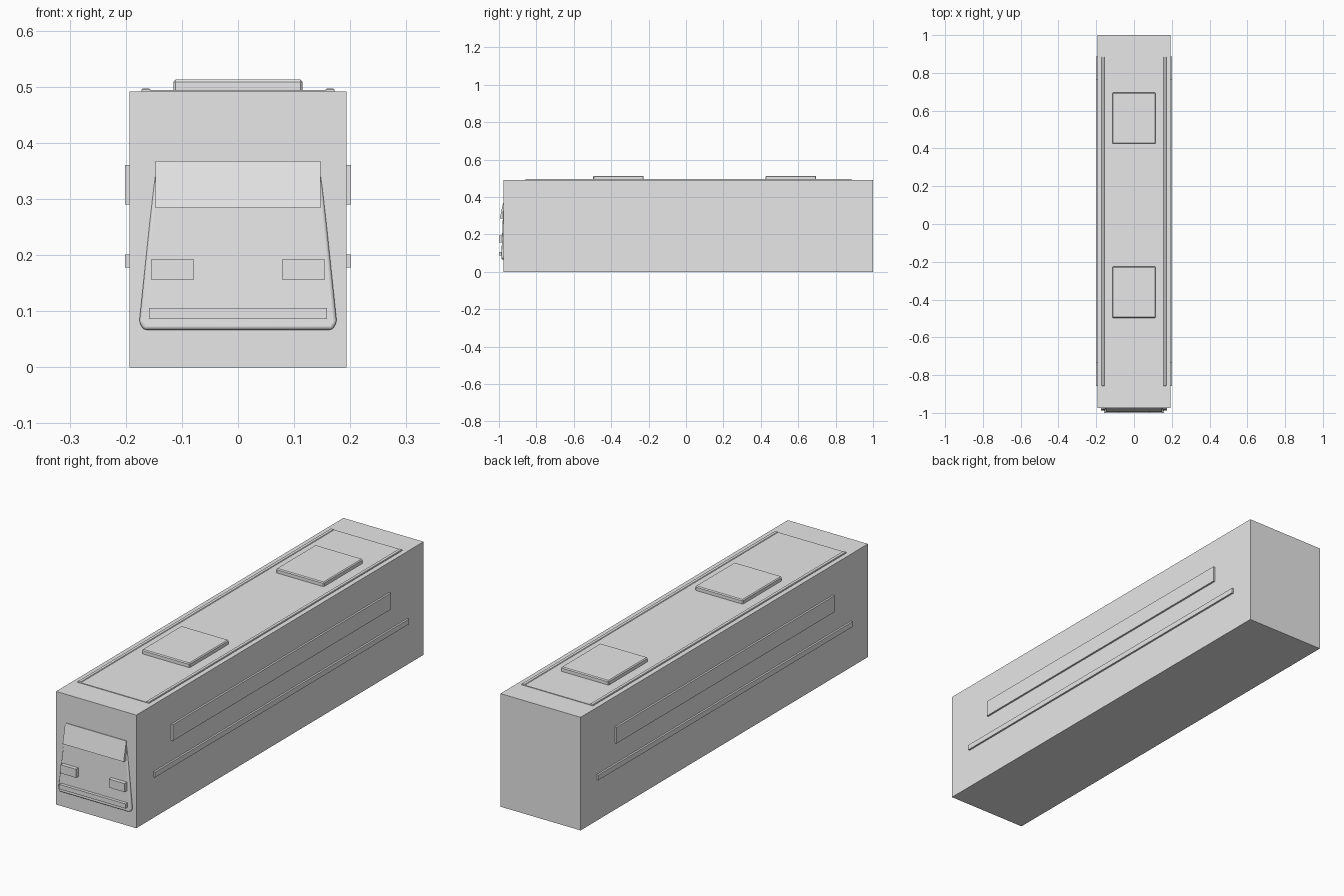
import bpy
import bmesh

if "Cube" in bpy.data.objects:
    bpy.data.objects.remove(bpy.data.objects["Cube"], do_unlink=True)

# Single plain colour
grey = bpy.data.materials.new("light grey")
grey.use_nodes = True
grey.diffuse_color = (0.8, 0.8, 0.8, 1)
grey.node_tree.nodes["Principled BSDF"].inputs["Base Color"].default_value = (0.8, 0.8, 0.8, 1)


def finish(name, bm, bevel=0, segments=1):
    bmesh.ops.recalc_face_normals(bm, faces=bm.faces)
    mesh = bpy.data.meshes.new(name)
    bm.to_mesh(mesh)
    bm.free()
    mesh.materials.append(grey)
    obj = bpy.data.objects.new(name, mesh)
    bpy.context.collection.objects.link(obj)
    if bevel:
        mod = obj.modifiers.new("rounded edges", "BEVEL")
        mod.width, mod.segments = bevel, segments
    return obj


def box(name, x, y, z, bevel=0):
    """Box from (min, max) ranges."""
    bm = bmesh.new()
    bmesh.ops.create_cube(bm, size=1)
    for v in bm.verts:
        v.co = [r[0] if c < 0 else r[1] for c, r in zip(v.co, (x, y, z))]
    return finish(name, bm, bevel)


def front_plate(name, outline, back, depth, bevel=0, segments=1):
    """Plate on the nose; depth(z) gives the y of its front face."""
    bm = bmesh.new()
    rear = [bm.verts.new((x, back, z)) for x, z in outline]
    face = [bm.verts.new((x, depth(z), z)) for x, z in outline]
    bm.faces.new(rear)
    bm.faces.new(face)
    for i in range(len(outline)):
        j = (i + 1) % len(outline)
        bm.faces.new((rear[i], rear[j], face[j], face[i]))
    return finish(name, bm, bevel, segments)


NOSE = -0.975

# Main body and roof
box("body", (-0.193, 0.193), (NOSE, 1), (0, 0.492))
box("roof_panel", (-0.172, 0.172), (-0.857, 0.885), (0.485, 0.4945))
for name, y in (("front", -0.497), ("rear", 0.425)):
    box(name + "_roof_hatch", (-0.115, 0.115), (y, y + 0.271), (0.485, 0.513), 0.004)

# Roof rails and side mouldings
for side, s in (("left", 1), ("right", -1)):
    box(side + "_roof_rail", sorted((s * 0.156, s * 0.172)), (-0.857, 0.885),
        (0.488, 0.497), 0.002)
    box(side + "_window_band", sorted((s * 0.18, s * 0.201)), (-0.735, 0.765), (0.29, 0.361))
    box(side + "_lower_moulding", sorted((s * 0.18, s * 0.201)), (-0.858, 0.888), (0.178, 0.201))
    box(side + "_headlight", sorted((s * 0.079, s * 0.154)), (-1, NOSE), (0.156, 0.193))

# Nose mask, flaring towards the bottom and fading into the body at the top
half = [(0.168, 0.067), (0.176, 0.08), (0.146, 0.367)]
outline = half + [(-x, z) for x, z in reversed(half)]
mask = front_plate("nose_mask", outline, NOSE + 0.01,
                   lambda z: -0.988 + 0.012 * (z - 0.067) / 0.3, 0.007, 3)
bpy.context.view_layer.objects.active = mask
mask.select_set(True)
bpy.ops.object.shade_smooth_by_angle()
mask.select_set(False)

# Sloped windscreen and bumper bar
front_plate("windscreen", [(-0.147, 0.284), (0.147, 0.284), (0.147, 0.368), (-0.147, 0.368)],
            NOSE + 0.01, lambda z: -0.996 if z < 0.3 else -0.978)
box("bumper_bar", (-0.159, 0.159), (-1, NOSE), (0.086, 0.106))
